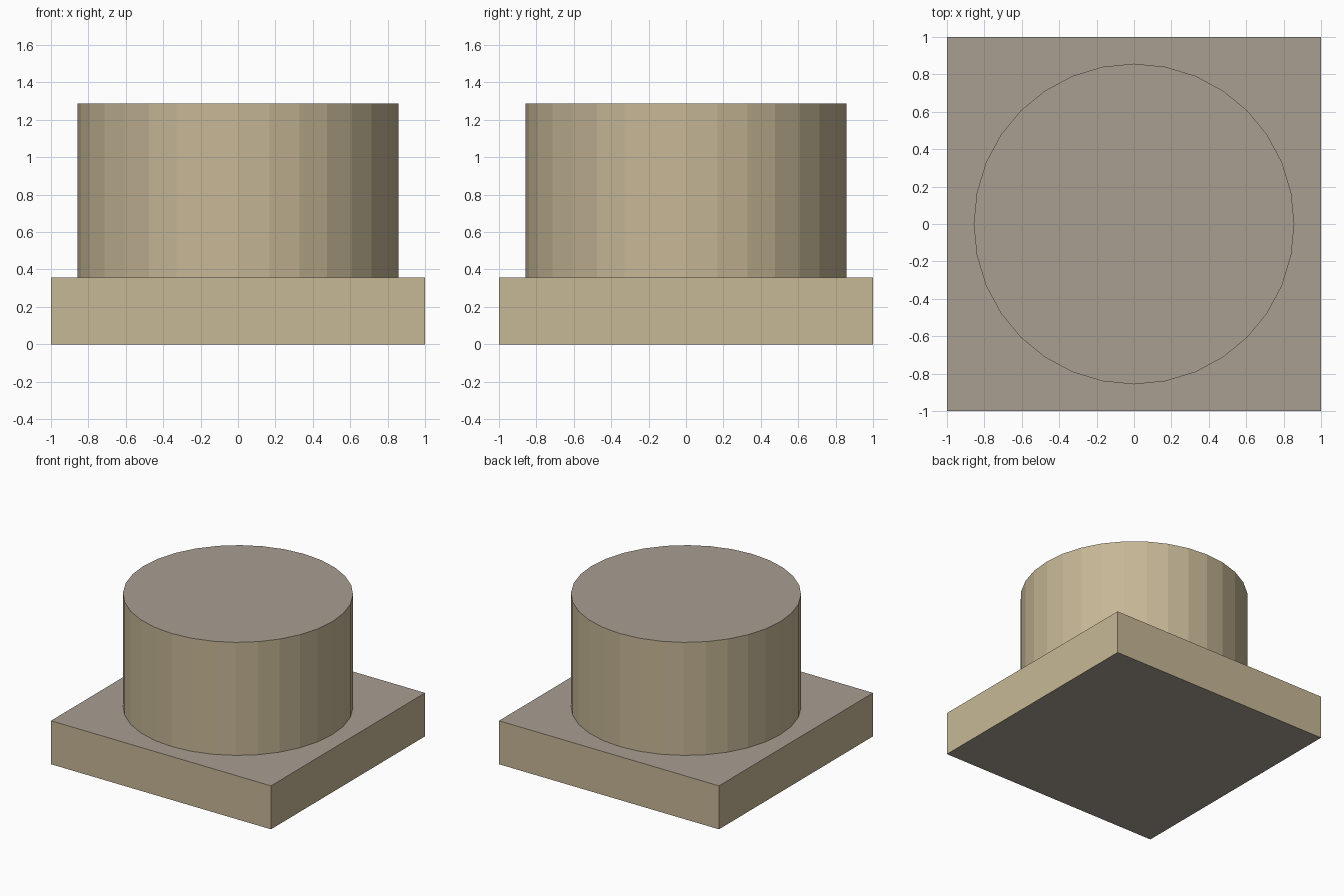
import bpy

if "Cube" in bpy.data.objects:
    bpy.data.objects.remove(bpy.data.objects["Cube"])


def material(name, rgb):
    m = bpy.data.materials.new(name)
    m.diffuse_color = (*rgb, 1.0)
    m.use_nodes = True
    m.node_tree.nodes["Principled BSDF"].inputs["Base Color"].default_value = m.diffuse_color
    return m


side_mat = material("tan_side", (0.565, 0.474, 0.305))
cap_mat = material("grey_brown_cap", (0.397, 0.342, 0.283))


def finish(name):
    """Name the part; sides are tan, horizontal faces grey-brown."""
    obj = bpy.context.object
    obj.name = name
    bpy.ops.object.transform_apply(location=False, rotation=False, scale=True)
    obj.data.materials.append(side_mat)
    obj.data.materials.append(cap_mat)
    for face in obj.data.polygons:
        face.material_index = 1 if abs(face.normal.z) > 0.5 else 0
    return obj


BASE_H = 0.357
TOP = 1.286

# Square base slab
bpy.ops.mesh.primitive_cube_add(size=1, location=(0, 0, BASE_H / 2))
bpy.context.object.scale = (2, 2, BASE_H)
finish("base_slab")

# Round 32-sided drum standing on the slab
bpy.ops.mesh.primitive_cylinder_add(vertices=32, radius=0.857, depth=TOP - BASE_H,
                                    location=(0, 0, (TOP + BASE_H) / 2))
finish("drum")
